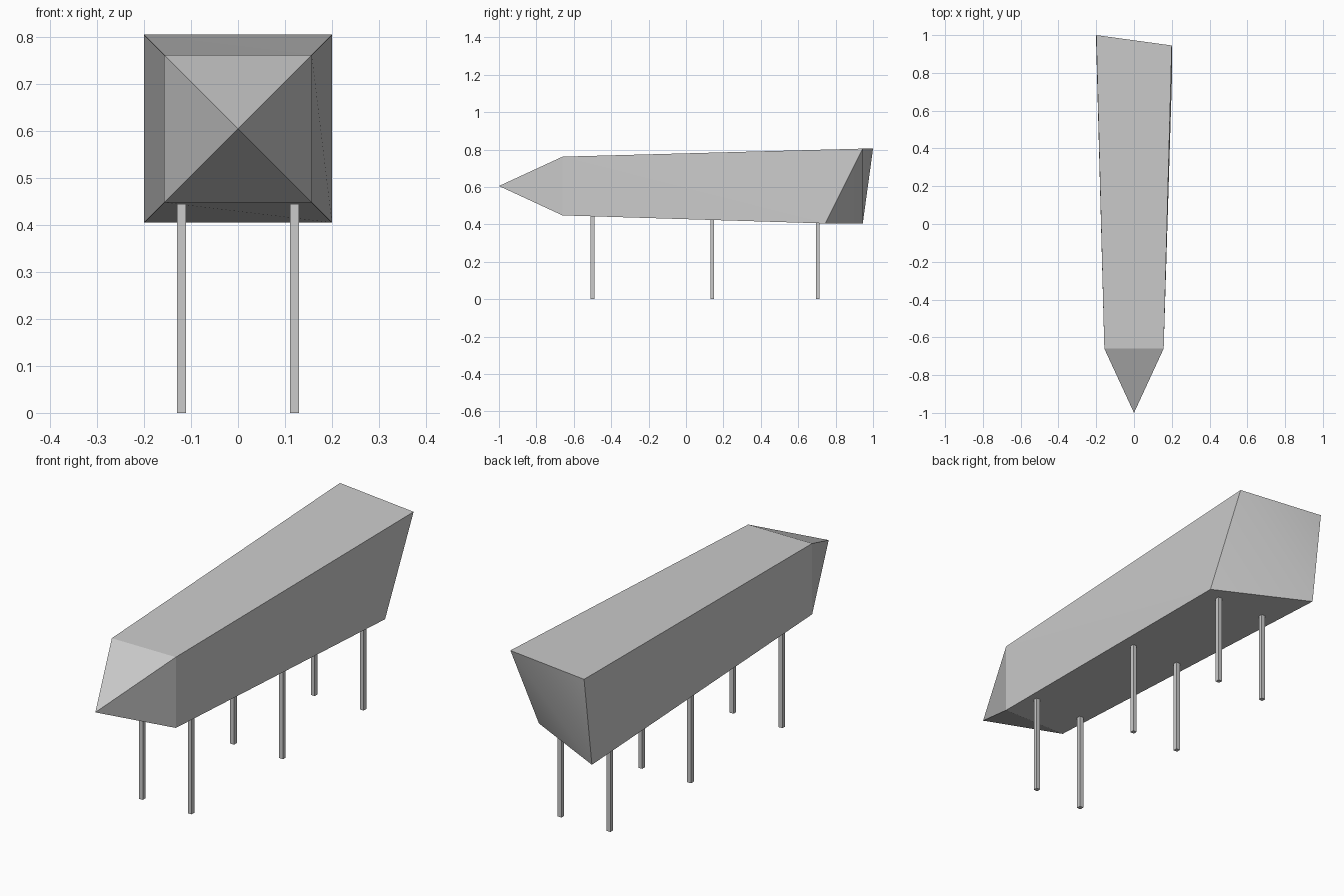
import bpy
import bmesh

cube = bpy.data.objects.get("Cube")
if cube:
    bpy.data.objects.remove(cube, do_unlink=True)

grey = bpy.data.materials.new("light_grey")
grey.use_nodes = True
grey.diffuse_color = (0.6, 0.6, 0.6, 1)
grey.node_tree.nodes["Principled BSDF"].inputs["Base Color"].default_value = (0.6, 0.6, 0.6, 1)


def add_object(name, bm):
    bmesh.ops.recalc_face_normals(bm, faces=bm.faces)
    mesh = bpy.data.meshes.new(name)
    bm.to_mesh(mesh)
    bm.free()
    mesh.materials.append(grey)
    obj = bpy.data.objects.new(name, mesh)
    bpy.context.collection.objects.link(obj)
    return obj


# Body: square tapering shaft, pointed nose, skewed rear cut
MID_Z = 0.605
CORNERS = [(-1, -1), (1, -1), (1, 1), (-1, 1)]
REAR_Y = [0.945, 0.745, 0.945, 1.0]
bm = bmesh.new()
tip = bm.verts.new((0, -1, MID_Z))
shoulder = [bm.verts.new((sx * 0.157, -0.66, MID_Z + sz * 0.157)) for sx, sz in CORNERS]
rear = [bm.verts.new((sx * 0.2, y, MID_Z + sz * 0.2)) for (sx, sz), y in zip(CORNERS, REAR_Y)]
for i in range(4):
    j = (i + 1) % 4
    bm.faces.new((tip, shoulder[i], shoulder[j]))
    # each long side is split along one diagonal
    if i % 2 == 0:
        bm.faces.new((shoulder[i], rear[i], rear[j]))
        bm.faces.new((shoulder[i], rear[j], shoulder[j]))
    else:
        bm.faces.new((shoulder[i], rear[i], shoulder[j]))
        bm.faces.new((rear[i], rear[j], shoulder[j]))
# Rear face: two softly blended triangles
for tri in ((0, 1, 2), (0, 2, 3)):
    bm.faces.new([rear[k] for k in tri]).smooth = True
add_object("body", bm)

# Legs: three pairs of thin square posts
LEG_TOP = 0.45
for row, y in (("front", -0.5), ("middle", 0.14), ("rear", 0.705)):
    for side, x in (("left", 0.12), ("right", -0.12)):
        bm = bmesh.new()
        bmesh.ops.create_cube(bm, size=1)
        bmesh.ops.scale(bm, vec=(0.019, 0.019, LEG_TOP), verts=bm.verts)
        leg = add_object(f"{row}_{side}_leg", bm)
        leg.location = (x, y, LEG_TOP / 2)
